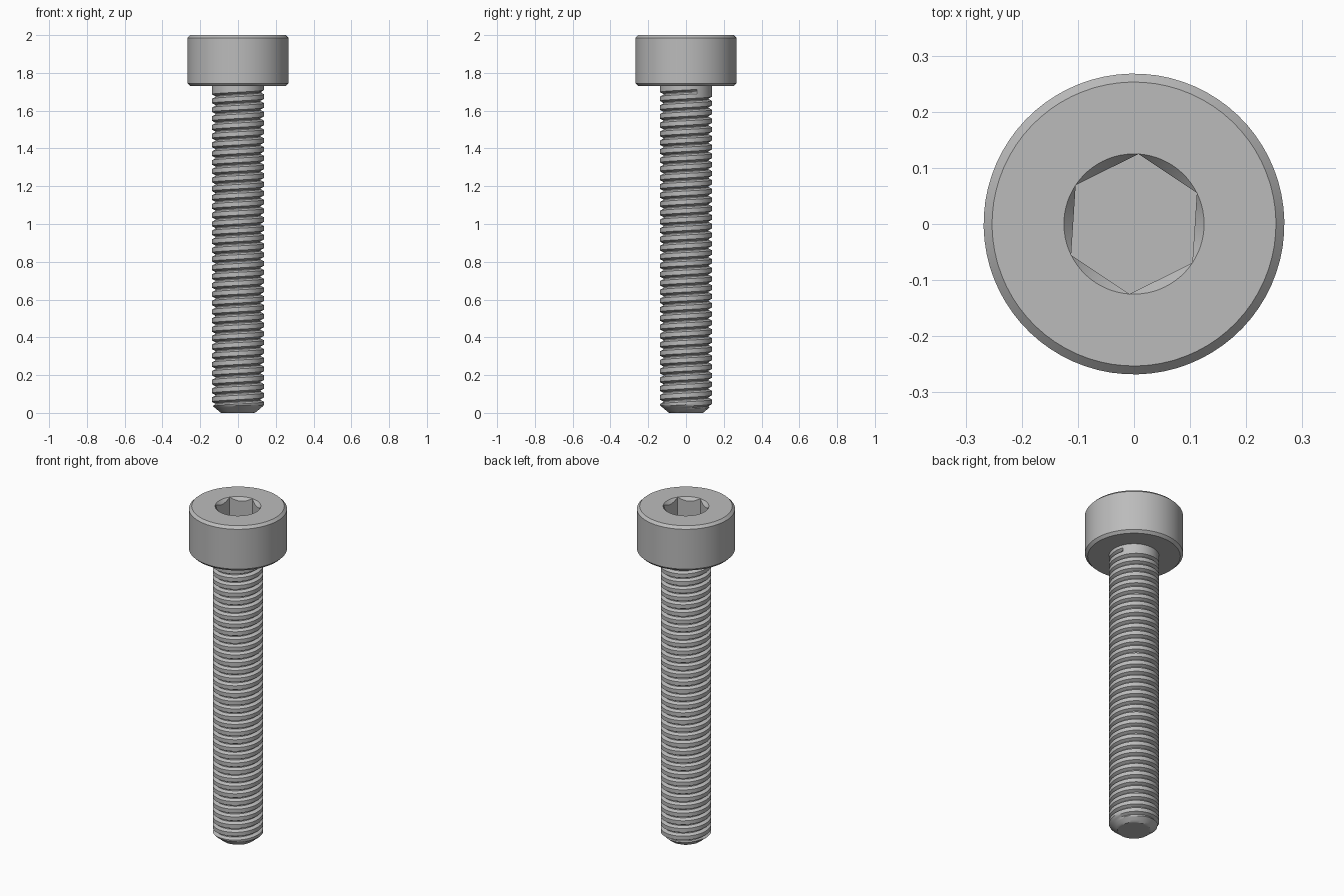
import bpy, bmesh
from math import cos, sin, pi, radians

cube = bpy.data.objects.get("Cube")
if cube:
    bpy.data.objects.remove(cube, do_unlink=True)

steel = bpy.data.materials.new("grey_steel")
steel.use_nodes = True
GREY = (0.5, 0.5, 0.5, 1)
steel.diffuse_color = GREY
steel.node_tree.nodes["Principled BSDF"].inputs["Base Color"].default_value = GREY


def finish(bm, name):
    """Merge coincident points and make a smooth-shaded object."""
    bmesh.ops.remove_doubles(bm, verts=bm.verts, dist=1e-5)
    mesh = bpy.data.meshes.new(name)
    bm.to_mesh(mesh)
    bm.free()
    mesh.materials.append(steel)
    obj = bpy.data.objects.new(name, mesh)
    bpy.context.collection.objects.link(obj)
    bpy.ops.object.select_all(action='DESELECT')
    obj.select_set(True)
    bpy.context.view_layer.objects.active = obj
    bpy.ops.object.shade_smooth_by_angle(angle=radians(28))
    return obj


# Head: chamfered cylinder with a countersunk hexagonal socket
SEGMENTS = 72
HEX_TURN = radians(26.3)
HEX_RADIUS = 0.125
SOCKET_FLOOR = 1.86


def hex_radius(j):
    side = 2 * pi * (j % (SEGMENTS // 6)) / SEGMENTS
    return HEX_RADIUS * cos(pi / 6) / cos(side - pi / 6)


def ring(bm, radius, height):
    verts = []
    for j in range(SEGMENTS):
        a = HEX_TURN + 2 * pi * j / SEGMENTS
        r = radius(j)
        verts.append(bm.verts.new((r * cos(a), r * sin(a), height(r))))
    return verts


bm = bmesh.new()
profile = [(0.253, 1.73), (0.268, 1.745), (0.268, 1.985), (0.253, 2.0), (HEX_RADIUS, 2.0)]
rings = [ring(bm, lambda j, r=r: r, lambda r, z=z: z) for r, z in profile]
rings.append(ring(bm, hex_radius, lambda r: 2.0 - (HEX_RADIUS - r) * 1.2))
rings.append(ring(bm, hex_radius, lambda r: SOCKET_FLOOR))
for low, high in zip(rings, rings[1:]):
    for j in range(SEGMENTS):
        k = (j + 1) % SEGMENTS
        bm.faces.new((low[j], low[k], high[k], high[j]))
bm.faces.new(rings[0][::-1])
bm.faces.new(rings[-1])
finish(bm, "socket_head")

# Shank: one spiral strip carrying the thread, tapered at the tip
PITCH = 0.0465
COLUMNS = 48
RADIUS = 0.138
DEPTH = 0.018
TIP_RADIUS = 0.09
TOP = 1.74
GROOVE_END_Z = 1.70
GROOVE_END_ANGLE = radians(17)
# position along one pitch, and share of the groove depth
thread = [(0, 0), (0.17, 0), (0.33, 0), (0.5, 0), (0.6, 0.5), (0.7, 1), (0.8, 1), (0.9, 0.5)]

bm = bmesh.new()
strip = []
for i in range(-41 * COLUMNS, 3 * COLUMNS):
    turn = i / COLUMNS
    a = GROOVE_END_ANGLE + 2 * pi * turn
    row = []
    for share, cut in thread:
        z = GROOVE_END_Z + PITCH * (turn + share - 0.75)
        r = RADIUS - (DEPTH * cut if i <= 0 else 0)
        r = max(0, min(r, TIP_RADIUS + 1.2 * z))
        row.append(bm.verts.new((r * cos(a), r * sin(a), min(max(z, 0), TOP))))
    strip.append(row)

for i in range(len(strip) - COLUMNS - 1):
    left = strip[i] + [strip[i + COLUMNS][0]]
    right = strip[i + 1] + [strip[i + 1 + COLUMNS][0]]
    for p in range(len(thread)):
        bm.faces.new((left[p], right[p], right[p + 1], left[p + 1]))
loose = [v for v in bm.verts if not v.link_faces]
bmesh.ops.delete(bm, geom=loose, context='VERTS')
finish(bm, "threaded_shank")
